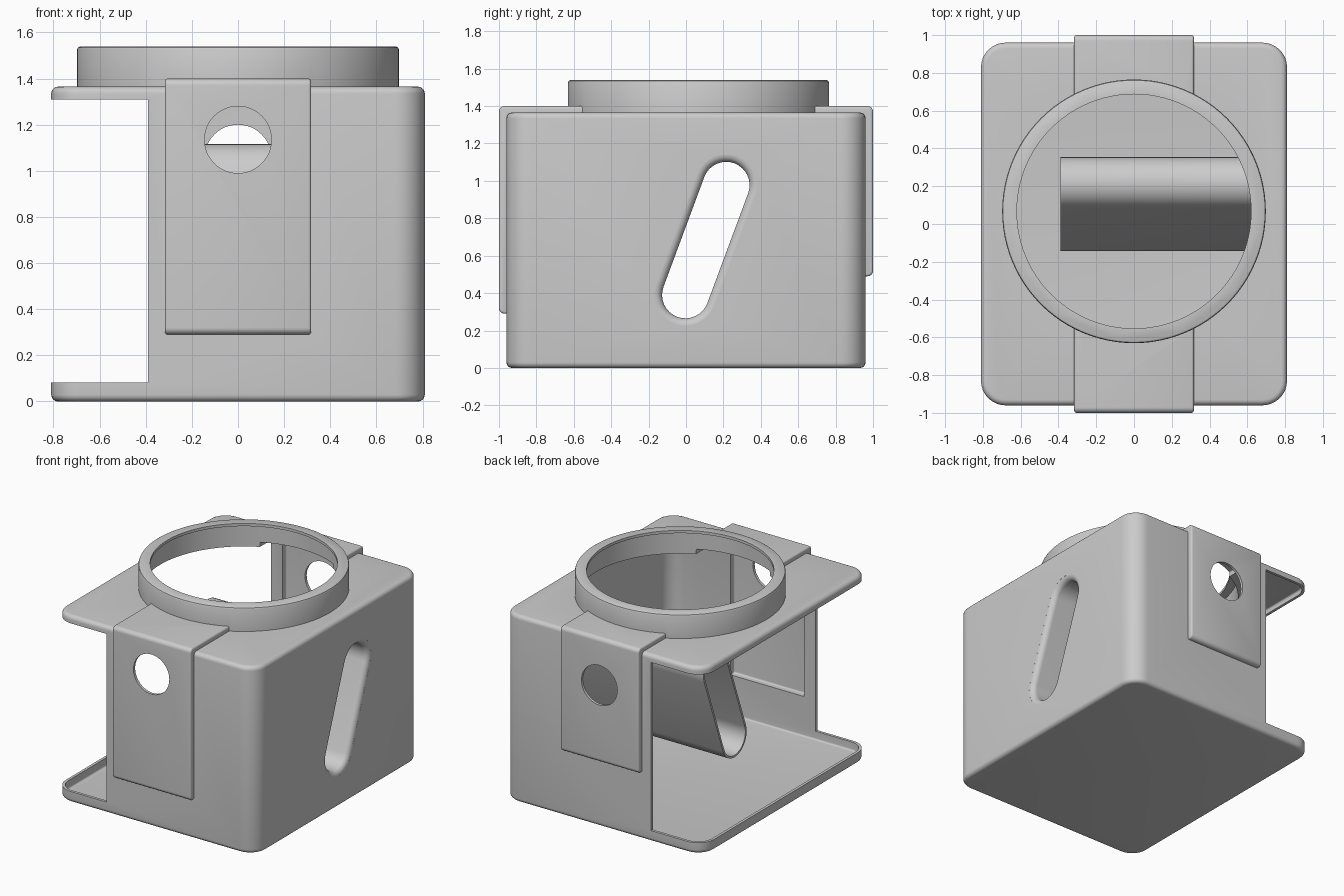
import bpy, bmesh
from math import sin, cos, pi, atan2
from mathutils import Vector

if "Cube" in bpy.data.objects:
    bpy.data.objects.remove(bpy.data.objects["Cube"])

T = 0.02                       # shell thickness
RING_Y = 0.067                 # ring centre


def loft(name, rings, closed=False):
    """Skin equal-length point rings; cap the ends or close into a loop."""
    bm = bmesh.new()
    rows = [[bm.verts.new(p) for p in ring] for ring in rings]
    n = len(rows[0])
    pairs = list(zip(rows, rows[1:])) + ([(rows[-1], rows[0])] if closed else [])
    for a, b in pairs:
        for i in range(n):
            j = (i + 1) % n
            bm.faces.new((a[i], a[j], b[j], b[i]))
    if not closed:
        bm.faces.new(rows[0])
        bm.faces.new(rows[-1])
    bmesh.ops.recalc_face_normals(bm, faces=bm.faces)
    mesh = bpy.data.meshes.new(name)
    bm.to_mesh(mesh)
    bm.free()
    ob = bpy.data.objects.new(name, mesh)
    bpy.context.collection.objects.link(ob)
    return ob


def round_rect(u0, u1, v0, v1, r, n=8):
    pts = []
    for k, (u, v) in enumerate(((u1 - r, v1 - r), (u0 + r, v1 - r),
                                (u0 + r, v0 + r), (u1 - r, v0 + r))):
        for i in range(n + 1):
            a = (k + i / n) * pi / 2
            pts.append((u + r * cos(a), v + r * sin(a)))
    return pts


def fillet_steps(lo, hi, f, n=5):
    """(position, inset) pairs rounding both ends of an extrusion."""
    q = [(f * (1 - sin(i / n * pi / 2)), f * (1 - cos(i / n * pi / 2))) for i in range(n + 1)]
    start = [(lo + inset, back) for back, inset in
             [(f * (1 - sin(i / n * pi / 2)), f * (1 - cos(i / n * pi / 2))) for i in range(n, -1, -1)]]
    start = [(lo + f * (1 - cos(i / n * pi / 2)), f * (1 - sin(i / n * pi / 2))) for i in range(n + 1)]
    return start + [(hi - (p - lo), d) for p, d in reversed(start)]


def rounded_box(name, hx, hy, z0, z1, r, f):
    return loft(name, [[(x, y, z) for x, y in round_rect(-hx + d, hx - d, -hy + d, hy - d, r - d)]
                       for z, d in fillet_steps(z0, z1, f)])


def strip_block(name, hx, y0, y1, z0, z1, r, f):
    return loft(name, [[(x, y, z) for y, z in round_rect(y0 + d, y1 - d, z0 + d, z1 - d, r - d)]
                       for x, d in fillet_steps(-hx, hx, f, 3)])


def disc_stack(name, profile, n=96):
    return loft(name, [[(r * cos(2 * pi * i / n), RING_Y + r * sin(2 * pi * i / n), z)
                        for i in range(n)] for r, z in profile])


def hole(name, y0, y1, z, r, n=48):
    return loft(name, [[(r * cos(2 * pi * i / n), y, z + r * sin(2 * pi * i / n))
                        for i in range(n)] for y in (y0, y1)])


def slot_outline(x, r, n=16):
    a, b = Vector((-0.003, 0.39)), Vector((0.215, 0.977))
    t = atan2(b.y - a.y, b.x - a.x)
    pts = []
    for c, s in ((b, t - pi / 2), (a, t + pi / 2)):
        for i in range(n + 1):
            pts.append((x, c.x + r * cos(s + pi * i / n), c.y + r * sin(s + pi * i / n)))
    return pts


def combine(target, others, op):
    for o in others:
        m = target.modifiers.new(op, 'BOOLEAN')
        m.operation, m.object, m.solver = op, o, 'EXACT'
        o.hide_render = True
    bpy.context.view_layer.update()
    mesh = bpy.data.meshes.new_from_object(
        target.evaluated_get(bpy.context.evaluated_depsgraph_get()))
    target.modifiers.clear()
    target.data = mesh
    for o in others:
        bpy.data.objects.remove(o)


# Outer form: box, collar ring, front and back strips
housing = rounded_box("housing", 0.81, 0.96, 0, 1.365, 0.13, 0.03)
combine(housing, [
    disc_stack("collar", [(0.698, 0.9), (0.698, 1.525), (0.694, 1.535), (0.684, 1.54)]),
    strip_block("front_strip", 0.317, -1.0, -0.4, 0.29, 1.40, 0.03, 0.012),
    strip_block("back_strip", 0.317, 0.5, 1.0, 0.49, 1.40, 0.03, 0.012),
], 'UNION')

# Hollow inside, following the outer form
combine(housing, [
    rounded_box("cavity", 0.81 - T, 0.96 - T, T, 1.365 - T, 0.11, 0.012),
    disc_stack("collar_cavity", [(0.698 - T, 1.0), (0.698 - T, 1.54 - T)]),
    disc_stack("collar_bore", [(0.62, 1.1), (0.62, 1.7)]),
    strip_block("front_recess", 0.317 - T, -1.0 + T, -0.35, 0.29 + T, 1.40 - T, 0.012, 0.006),
    strip_block("back_recess", 0.317 - T, 0.45, 1.0 - T, 0.49 + T, 1.40 - T, 0.012, 0.006),
], 'DIFFERENCE')

# Openings: left side bay, strip holes, slot in the right wall
combine(housing, [
    loft("side_bay", [[(-1.2, y, 0.082), (-0.39, y, 0.082), (-0.39, y, 1.31), (-1.2, y, 1.31)]
                      for y in (-1.3, 1.3)]),
    hole("front_hole", -1.2, -0.8, 1.135, 0.145),
    hole("back_hole", 0.8, 1.2, 1.055, 0.145),
    loft("slot_cut", [slot_outline(x, 0.163) for x in (0.7, 0.9)]),
], 'DIFFERENCE')

# Slanted slot sleeve running through the housing, flared at the right wall
F, R = 0.04, 0.125
arc = [i / 6 * pi / 2 for i in range(7)]
inner = [(0.81 - F + F * sin(a), R + F * (1 - cos(a))) for a in arc]
outer = [(0.81 - F + (F - 0.015) * sin(a), R + F - (F - 0.015) * cos(a)) for a in arc]
section = [(-0.39, R)] + inner + outer[::-1] + [(-0.39, R + 0.015)]
sleeve = loft("slot_sleeve", [slot_outline(x, r) for x, r in section], closed=True)

# Smooth shading with sharp edges kept
for ob in (housing, sleeve):
    bpy.ops.object.select_all(action='DESELECT')
    ob.select_set(True)
    bpy.context.view_layer.objects.active = ob
    bpy.ops.object.shade_smooth_by_angle(angle=0.6)
